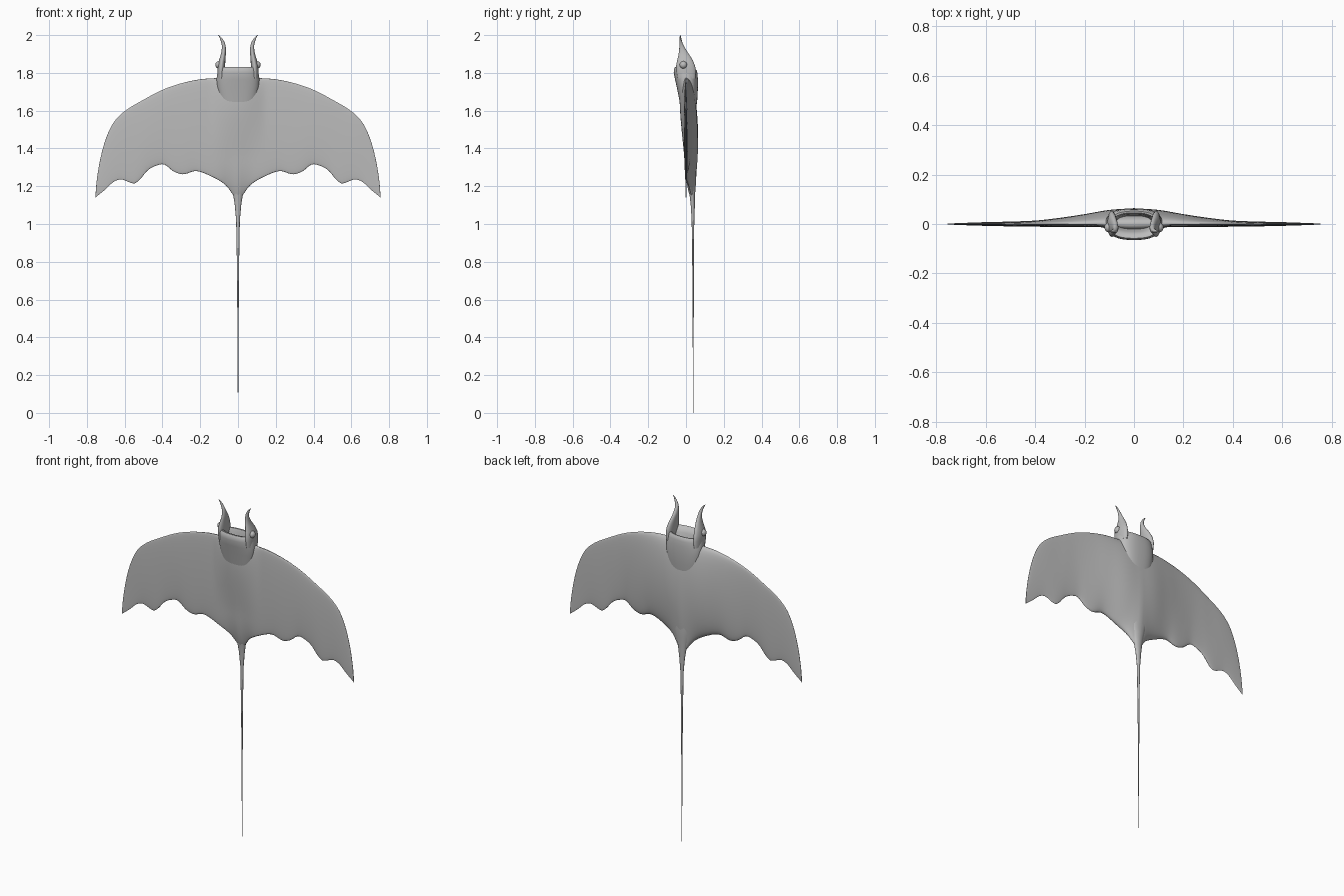
import bpy, math

if "Cube" in bpy.data.objects:
    bpy.data.objects.remove(bpy.data.objects["Cube"])

skin = bpy.data.materials.new("grey skin")
skin.diffuse_color = (0.5, 0.5, 0.5, 1)
skin.use_nodes = True
skin.node_tree.nodes["Principled BSDF"].inputs["Base Color"].default_value = skin.diffuse_color


def curve(pts, x):
    """Smooth interpolation through (x, value) points."""
    n = len(pts)
    x = min(max(x, pts[0][0]), pts[-1][0])
    i = next(k for k in range(n - 1) if x <= pts[k + 1][0])

    def slope(k):
        a, b = pts[max(k - 1, 0)], pts[min(k + 1, n - 1)]
        return (b[1] - a[1]) / (b[0] - a[0])
    (x0, y0), (x1, y1) = pts[i], pts[i + 1]
    h = x1 - x0
    t = (x - x0) / h
    return (y0 * (1 + 2 * t) * (1 - t) ** 2 + h * slope(i) * t * (1 - t) ** 2
            + y1 * t * t * (3 - 2 * t) + h * slope(i + 1) * t * t * (t - 1))


def loft(name, rings):
    """Skin a list of equal closed rings and cap both ends."""
    n = len(rings[0])
    verts = [v for r in rings for v in r]
    faces = [(k * n + i, k * n + (i + 1) % n, (k + 1) * n + (i + 1) % n, (k + 1) * n + i)
             for k in range(len(rings) - 1) for i in range(n)]
    faces += [tuple(range(n))[::-1], tuple(range(len(verts) - n, len(verts)))]
    me = bpy.data.meshes.new(name)
    me.from_pydata(verts, [], faces)
    ob = bpy.data.objects.new(name, me)
    bpy.context.collection.objects.link(ob)
    finish(ob)
    return ob


def finish(ob):
    ob.data.materials.append(skin)
    bpy.ops.object.select_all(action='DESELECT')
    ob.select_set(True)
    bpy.context.view_layer.objects.active = ob
    bpy.ops.object.mode_set(mode='EDIT')
    bpy.ops.mesh.select_all(action='SELECT')
    bpy.ops.mesh.normals_make_consistent(inside=False)
    bpy.ops.object.mode_set(mode='OBJECT')
    bpy.ops.object.shade_smooth_by_angle(angle=math.radians(60))


def oval(cx, cy, z, rx, ry, power=2.0, n=32):
    ring = []
    for i in range(n):
        a = 2 * math.pi * i / n
        c, s = math.cos(a), math.sin(a)
        ring.append((cx + rx * math.copysign(abs(c) ** (2 / power), c),
                     cy + ry * math.copysign(abs(s) ** (2 / power), s), z))
    return ring


# Body and wings: chord sections from one wing tip to the other
lead = [(0, 1.78), (.12, 1.772), (.2, 1.766), (.3, 1.745), (.4, 1.71), (.5, 1.658),
        (.6, 1.597), (.66, 1.535), (.7, 1.45), (.73, 1.34), (.748, 1.23), (.755, 1.15)]
trail = [(0, 1.12), (.03, 1.16), (.064, 1.205), (.127, 1.245), (.22, 1.28), (.29, 1.263),
         (.34, 1.278), (.39, 1.315), (.43, 1.31), (.477, 1.285), (.52, 1.235), (.55, 1.215),
         (.62, 1.236), (.66, 1.222), (.7, 1.185), (.755, 1.14)]
back = [(0, .064), (.1, .057), (.2, .04), (.3, .025), (.4, .014), (.5, .01), (.62, .007), (.755, .002)]
belly = [(0, .012), (.4, .011), (.62, .007), (.755, .002)]


def section(x):
    ax = abs(x)
    top, bot = curve(lead, ax), curve(trail, ax)
    yb, yf = curve(back, ax), curve(belly, ax)
    bulge = .05 * max(0, 1 - (ax / .15) ** 2) ** 1.5
    n = 26

    def point(t, side):
        z = top + (bot - top) * t
        w = max(math.sin(math.pi * t), 0) ** .4
        edge = .033 * math.exp(-(ax / .07) ** 2) * t ** 6
        if side > 0:
            y = yb * w + edge * (1 - w)
        else:
            rise = max(0, (z - 1.35) / .45) ** 1.3
            y = -(yf + bulge * rise) * w + edge
        return (x, y, z)
    ts = [.5 - .5 * math.cos(math.pi * i / n) for i in range(n + 1)]
    return [point(t, 1) for t in ts] + [point(t, -1) for t in ts[-2:0:-1]]


half = [.755 * math.sin(math.pi / 2 * i / 70) for i in range(71)]
loft("body_and_wings", [section(x) for x in [-h for h in half[:0:-1]] + half])

# Tail: height, half width, y centre, half depth
tail = [(1.34, .075, .025, .03), (1.27, .06, .027, .028), (1.22, .042, .03, .023),
        (1.17, .028, .033, .016), (1.1, .017, .036, .011), (1.02, .010, .037, .007),
        (.9, .0075, .037, .0055), (.75, .0055, .038, .0045), (.5, .0035, .038, .003),
        (.25, .002, .038, .0018), (0, .0008, .038, .0008)]
loft("tail", [oval(0, y, z, rx, ry, n=16) for z, rx, y, ry in tail])

# Head with a hollow mouth: height, half width, front y, back y, drop of the back rim
head = [(1.58, .08, -.02, .05, 0), (1.66, .1, -.036, .06, 0), (1.72, .112, -.048, .063, 0),
        (1.765, .114, -.058, .063, 0), (1.8, .109, -.065, .061, .005), (1.82, .106, -.064, .058, .01),
        (1.83, .099, -.058, .052, .012), (1.828, .088, -.045, .045, .012), (1.8, .075, -.03, .04, 0),
        (1.76, .068, -.02, .036, 0), (1.71, .05, -.01, .03, 0)]
rings = []
for z, rx, yf, yb, drop in head:
    ring = oval(0, (yf + yb) / 2, z, rx, (yb - yf) / 2, 2.5, 48)
    rings.append([(x, y, h - drop * max(0, min(1, (y + .03) / .08))) for x, y, h in ring])
loft("head", rings)

# Horn lobes: height, x centre, half width, front y, back y
horn = [(1.77, .09, .018, -.045, .05), (1.81, .09, .019, -.052, .053), (1.84, .088, .02, -.052, .047),
        (1.865, .084, .017, -.047, .037), (1.89, .079, .014, -.041, .022), (1.915, .075, .012, -.037, .005),
        (1.94, .075, .01, -.035, -.01), (1.96, .079, .009, -.034, -.019), (1.98, .088, .007, -.034, -.024),
        (1.993, .097, .004, -.033, -.027), (2.0, .104, .0015, -.031, -.029)]
for side, label in ((-1, "left"), (1, "right")):
    loft(label + "_horn_lobe", [oval(side * x, (f + b) / 2, z, rx, (b - f) / 2, n=24)
                                for z, x, rx, f, b in horn])
    # Eye
    bpy.ops.mesh.primitive_uv_sphere_add(segments=24, ring_count=14, radius=.02,
                                         location=(side * .1, -.014, 1.842))
    eye = bpy.context.object
    eye.name = label + "_eye"
    finish(eye)
